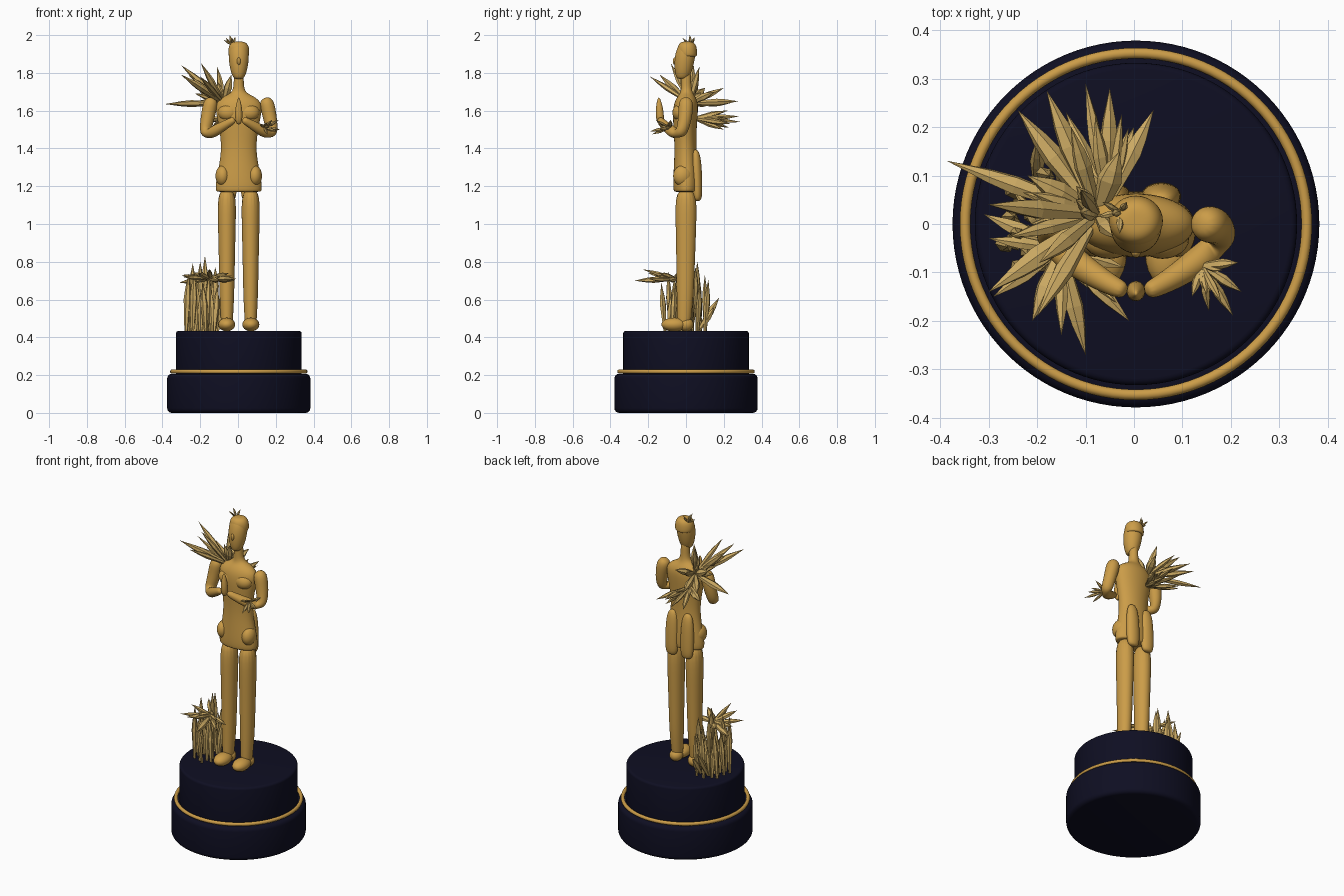
import bpy, bmesh, math, random
from mathutils import Vector

random.seed(7)
CX = 0.004  # base and figure centre


def material(name, rgb):
    m = bpy.data.materials.new(name)
    m.diffuse_color = (*rgb, 1)
    return m


GOLD = material("gold", (0.60, 0.335, 0.065))
PALE = material("pale gold", (0.60, 0.40, 0.125))
NAVY = material("navy", (0.0045, 0.0045, 0.016))


def finish(name, bm, mat, smooth=True, subsurf=0):
    bmesh.ops.recalc_face_normals(bm, faces=bm.faces)
    me = bpy.data.meshes.new(name)
    bm.to_mesh(me)
    bm.free()
    me.materials.append(mat)
    ob = bpy.data.objects.new(name, me)
    bpy.context.collection.objects.link(ob)
    for p in me.polygons:
        p.use_smooth = smooth
    if subsurf:
        mod = ob.modifiers.new("round", 'SUBSURF')
        mod.levels = mod.render_levels = subsurf
    return ob


def skin(bm, rings):
    """Bridge successive rings of points and close both ends."""
    loops = [[bm.verts.new(p) for p in r] for r in rings]
    n = len(loops[0])
    for a, b in zip(loops, loops[1:]):
        for i in range(n):
            j = (i + 1) % n
            bm.faces.new((a[i], a[j], b[j], b[i]))
    bm.faces.new(loops[0][::-1])
    bm.faces.new(loops[-1])


def loft(name, sections, mat=GOLD, cx=CX, n=16, subsurf=2):
    """Stack ellipses given as (z, rx, ry, y centre)."""
    bm = bmesh.new()
    skin(bm, [[(cx + rx * math.cos(2 * math.pi * i / n), yc + ry * math.sin(2 * math.pi * i / n), z)
               for i in range(n)] for z, rx, ry, yc in sections])
    return finish(name, bm, mat, True, subsurf)


def tube(name, path, n=10):
    """Round limb along points given as (x, y, z, radius)."""
    pts = [Vector(p[:3]) for p in path]
    rings = []
    for k, p in enumerate(pts):
        d = (pts[min(k + 1, len(pts) - 1)] - pts[max(k - 1, 0)]).normalized()
        u = d.cross(Vector((0.1, 1, 0.05))).normalized()
        v = d.cross(u)
        rings.append([p + path[k][3] * (u * math.cos(2 * math.pi * i / n) + v * math.sin(2 * math.pi * i / n))
                      for i in range(n)])
    bm = bmesh.new()
    skin(bm, rings)
    return finish(name, bm, GOLD, True, 2)


def ball(name, loc, size):
    bm = bmesh.new()
    bmesh.ops.create_uvsphere(bm, u_segments=24, v_segments=14, radius=1)
    for v in bm.verts:
        v.co = Vector(loc) + Vector((v.co[i] * size[i] for i in range(3)))
    return finish(name, bm, GOLD)


def crystal(bm, root, tip, w, sides=6):
    """Faceted shard, widest past its middle, ending in a point."""
    a, b = Vector(root), Vector(tip)
    d = b - a
    u = d.cross(Vector((0.3, 0.5, 0.8))).normalized()
    v = d.normalized().cross(u)
    spin = random.random() * 6
    rings = []
    for t, s in ((0, 0.45), (0.55, 1.0), (0.72, 0.75), (1, 0.02)):
        rings.append([a + d * t + w * s * (u * math.cos(spin + 2 * math.pi * i / sides)
                      + 0.75 * v * math.sin(spin + 2 * math.pi * i / sides)) for i in range(sides)])
    skin(bm, rings)


def cluster(name, root, tips, w, filler=0, fill_len=0.5):
    bm = bmesh.new()
    root = Vector(root)
    for t in tips:
        crystal(bm, root, t, w * random.uniform(0.8, 1.15))
    # shorter shards between the main ones
    for _ in range(filler):
        p, q = random.sample(tips, 2)
        mix = Vector(p).lerp(Vector(q), random.uniform(0.2, 0.6))
        crystal(bm, root, root.lerp(mix, random.uniform(fill_len, 1.0)), w * 0.75)
    return finish(name, bm, PALE, False)


# --- pedestal ---
def drum(name, r, z0, z1, bevel):
    bm = bmesh.new()
    n = 96
    prof = [(r - bevel, z0)]
    for z, sgn in ((z0 + bevel, -1), (z1 - bevel, 1)):
        for k in range(5):
            a = math.radians(90 * k / 4)
            c, s = (math.sin(a), math.cos(a)) if sgn < 0 else (math.cos(a), math.sin(a))
            prof.append((r - bevel + bevel * c, z + sgn * bevel * s))
    skin(bm, [[(CX + q * math.cos(2 * math.pi * i / n), q * math.sin(2 * math.pi * i / n), z)
               for i in range(n)] for q, z in prof[1:]])
    ob = finish(name, bm, NAVY)
    bpy.context.view_layer.objects.active = ob
    ob.select_set(True)
    bpy.ops.object.shade_smooth_by_angle(angle=math.radians(40))
    ob.select_set(False)


drum("lower_base", 0.379, 0.0, 0.207, 0.025)
drum("upper_base", 0.333, 0.19, 0.434, 0.014)
bpy.ops.mesh.primitive_torus_add(location=(CX, 0, 0.219), major_radius=0.353, minor_radius=0.011,
                                 major_segments=96, minor_segments=10)
ring = bpy.context.object
ring.name = "base_ring"
ring.data.materials.append(GOLD)
bpy.ops.object.shade_smooth()

# --- body ---
loft("torso", [(1.17, 0.112, 0.058, 0), (1.172, 0.125, 0.068, 0), (1.22, 0.125, 0.07, 0),
               (1.30, 0.108, 0.066, 0), (1.40, 0.092, 0.058, -0.003), (1.50, 0.104, 0.062, -0.005),
               (1.58, 0.122, 0.068, -0.004), (1.64, 0.128, 0.066, 0), (1.675, 0.085, 0.048, 0.002),
               (1.695, 0.034, 0.031, 0.003), (1.74, 0.026, 0.027, 0), (1.83, 0.027, 0.028, 0)])
loft("head", [(1.768, 0.018, 0.02, -0.02), (1.775, 0.03, 0.034, -0.018), (1.81, 0.045, 0.047, -0.014),
              (1.87, 0.055, 0.056, -0.008), (1.92, 0.054, 0.053, 0), (1.955, 0.042, 0.042, 0.006),
              (1.962, 0.02, 0.02, 0.006)])
loft("hair_cap", [(1.885, 0.045, 0.045, 0.008), (1.89, 0.056, 0.052, 0.008), (1.915, 0.058, 0.054, 0.006),
                  (1.945, 0.053, 0.05, 0.006), (1.964, 0.036, 0.034, 0.006), (1.966, 0.01, 0.01, 0.006)])
ball("nose", (CX, -0.058, 1.862), (0.01, 0.012, 0.02))

for side, s in (("left", -1), ("right", 1)):
    X = lambda x: CX + s * x
    # legs and feet
    loft(side + "_leg", [(0.45, 0.03, 0.035, -0.012), (0.50, 0.033, 0.038, -0.01), (0.62, 0.04, 0.046, -0.004),
                         (0.80, 0.043, 0.05, -0.002), (1.0, 0.048, 0.056, 0), (1.2, 0.052, 0.06, 0)],
         cx=X(0.063))
    ball(side + "_foot", (X(0.064), -0.062, 0.468), (0.045, 0.068, 0.036))
    ball(side + "_heel", (X(0.063), 0.0, 0.468), (0.038, 0.04, 0.036))
    # hip pockets and the draped back panels
    ball(side + "_hip", (X(0.085), -0.018, 1.255), (0.038, 0.05, 0.055))
    loft(side + "_back_drape", [(1.12, 0.02, 0.012, 0.06), (1.135, 0.04, 0.026, 0.06), (1.20, 0.044, 0.03, 0.058),
                                (1.30, 0.042, 0.03, 0.055), (1.37, 0.034, 0.024, 0.052), (1.395, 0.015, 0.01, 0.05)],
         cx=X(0.052), n=12)
    # arms folded to a palm-to-palm pose
    tube(side + "_arm", [(X(0.135), 0.0, 1.668, 0.02), (X(0.148), 0.0, 1.645, 0.042), (X(0.16), -0.002, 1.59, 0.04),
                         (X(0.173), -0.012, 1.52, 0.036), (X(0.176), -0.028, 1.478, 0.035),
                         (X(0.15), -0.06, 1.478, 0.034), (X(0.10), -0.098, 1.508, 0.029),
                         (X(0.045), -0.13, 1.54, 0.022), (X(0.02), -0.14, 1.555, 0.018)])
    ball(side + "_chest", (X(0.055), -0.03, 1.59), (0.055, 0.042, 0.045))

# pressed hands
loft("hands", [(1.525, 0.01, 0.012, -0.135), (1.55, 0.022, 0.024, -0.137), (1.60, 0.022, 0.023, -0.14),
               (1.64, 0.014, 0.016, -0.142), (1.672, 0.003, 0.004, -0.144)], n=8, subsurf=1)

# --- crystal growths ---
cluster("shoulder_crystals", (-0.075, 0.02, 1.64),
        [(-0.385, 0.13, 1.635), (-0.30, -0.14, 1.79), (-0.30, 0.04, 1.84), (-0.20, -0.19, 1.78),
         (-0.195, -0.08, 1.85), (-0.11, 0.07, 1.83), (-0.035, -0.03, 1.79), (-0.13, 0.20, 1.72),
         (-0.24, 0.235, 1.64), (-0.18, 0.275, 1.65), (-0.22, 0.10, 1.72), (-0.03, 0.15, 1.70)],
        0.024, 7)
cluster("back_crystals", (-0.055, 0.04, 1.56),
        [(-0.10, 0.29, 1.54), (-0.05, 0.28, 1.57), (0.04, 0.235, 1.53), (-0.14, 0.23, 1.51),
         (0.0, 0.20, 1.50), (-0.08, 0.22, 1.60), (-0.20, 0.15, 1.55)], 0.018, 6)
cluster("forearm_crystals", (0.14, -0.085, 1.51),
        [(0.222, -0.14, 1.50), (0.205, -0.19, 1.49), (0.155, -0.18, 1.475), (0.215, -0.08, 1.55),
         (0.18, -0.16, 1.55), (0.12, -0.15, 1.53)], 0.011, 4)
cluster("head_crystals", (-0.028, 0.025, 1.945),
        [(-0.045, 0.02, 2.0), (-0.075, 0.015, 1.975), (-0.015, 0.045, 1.99), (-0.03, -0.02, 1.985),
         (-0.065, 0.045, 1.985)], 0.009)

# upright columns beside the leg
bm = bmesh.new()
for i in range(26):
    a, r = i * 2.4, math.sqrt((i + 0.5) / 26)
    x, y = -0.19 + 0.09 * r * math.cos(a), 0.0 + 0.12 * r * math.sin(a)
    h = random.uniform(0.60, 0.76)
    crystal(bm, (x, y, 0.43), (x + random.uniform(-0.02, 0.02), y + random.uniform(-0.02, 0.02), h), 0.021)
for tip in ((-0.175, 0.0, 0.83), (-0.24, -0.02, 0.79), (-0.12, 0.05, 0.77), (-0.2, 0.06, 0.80)):
    crystal(bm, (tip[0], tip[1], 0.55), tip, 0.02)
for tip in ((-0.2, 0.175, 0.61), (-0.15, 0.15, 0.56)):
    crystal(bm, (tip[0], 0.07, 0.44), tip, 0.02)
finish("column_crystals", bm, PALE, False)

# sideways burst on top of the columns
cluster("burst_crystals", (-0.15, -0.05, 0.71),
        [(-0.10, -0.27, 0.70), (-0.29, -0.15, 0.72), (-0.21, -0.20, 0.74), (-0.01, -0.20, 0.71),
         (-0.02, -0.09, 0.70), (-0.15, -0.23, 0.76), (-0.30, -0.03, 0.73), (-0.31, 0.02, 0.69),
         (-0.05, -0.14, 0.74), (-0.25, 0.07, 0.74)], 0.018, 6)
